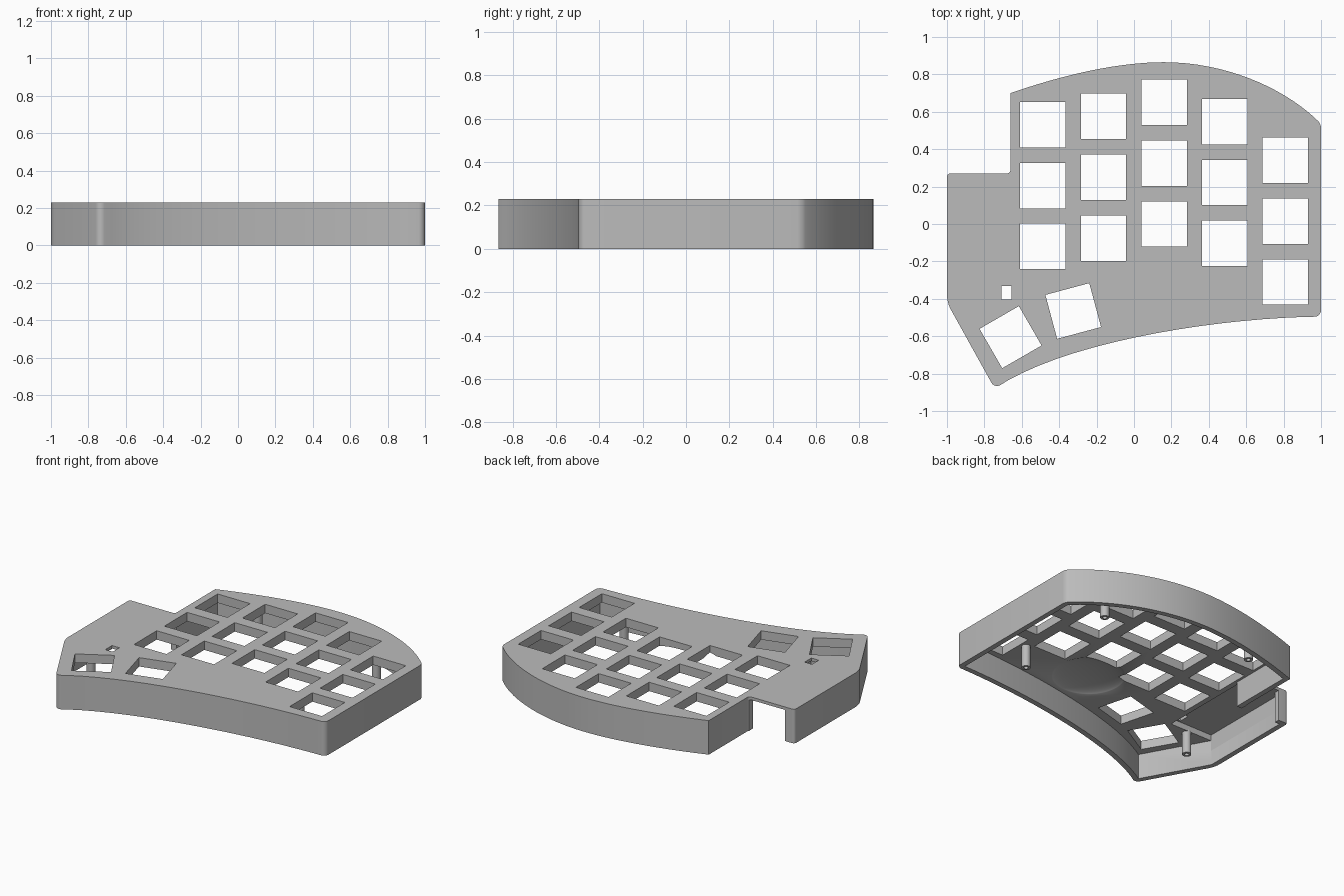
import bpy, bmesh, math
from mathutils import Vector, Matrix
from mathutils.geometry import interpolate_bezier

if "Cube" in bpy.data.objects:
    bpy.data.objects.remove(bpy.data.objects["Cube"])

HEIGHT, PLATE, WALL, THIN = 0.23, 0.06, 0.035, 0.02
UNDER = HEIGHT - PLATE

grey = bpy.data.materials.new("matte grey")
grey.use_nodes = True
grey.diffuse_color = (0.5, 0.5, 0.5, 1)
grey.node_tree.nodes["Principled BSDF"].inputs["Base Color"].default_value = (0.5, 0.5, 0.5, 1)


def add_object(name, bm):
    bmesh.ops.recalc_face_normals(bm, faces=bm.faces)
    mesh = bpy.data.meshes.new(name)
    bm.to_mesh(mesh)
    bm.free()
    mesh.materials.append(grey)
    obj = bpy.data.objects.new(name, mesh)
    bpy.context.collection.objects.link(obj)
    return obj


def prism(name, points, low, high):
    bm = bmesh.new()
    face = bm.faces.new([bm.verts.new((p[0], p[1], low)) for p in points])
    top = bmesh.ops.extrude_face_region(bm, geom=[face])["geom"]
    bmesh.ops.translate(bm, vec=(0, 0, high - low),
                        verts=[v for v in top if isinstance(v, bmesh.types.BMVert)])
    return add_object(name, bm)


def rectangle(cx, cy, w, d, degrees=0):
    turn = Matrix.Rotation(math.radians(degrees), 2)
    return [Vector((cx, cy)) + turn @ Vector((sx * w / 2, sy * d / 2))
            for sx, sy in ((-1, -1), (1, -1), (1, 1), (-1, 1))]


def arc(*controls):
    pts = interpolate_bezier(*[Vector((x, y, 0)) for x, y in controls], 18)
    return [(p.x, p.y, 0) for p in pts]


def neighbours(points):
    pos = [Vector(p[:2]) for p in points]
    for i, p in enumerate(pos):
        before, after = pos[i - 1], pos[(i + 1) % len(pos)]
        yield p, (p - before).normalized(), (after - p).normalized()


def rounded(points):
    result = []
    for (p, a, b), corner in zip(neighbours(points), points):
        radius = corner[2]
        if not radius:
            result.append(p)
            continue
        reach = radius * math.tan(a.angle(b) / 2)
        start, end = p - a * reach, p + b * reach
        curve = interpolate_bezier(start.to_3d(), start.lerp(p, 0.55).to_3d(),
                                   end.lerp(p, 0.55).to_3d(), end.to_3d(), 7)
        result += [q.to_2d() for q in curve]
    return result


def inset(points, amount):
    result = []
    for p, a, b in neighbours(points):
        na, nb = Vector((a.y, -a.x)), Vector((b.y, -b.x))
        result.append(p + (na + nb) * amount / (1 + na.dot(nb)))
    return result


def cut(target, cutter):
    cutter.hide_render = True
    mod = target.modifiers.new("cut", "BOOLEAN")
    mod.operation, mod.solver, mod.object = "DIFFERENCE", "EXACT", cutter
    bpy.ops.object.select_all(action="DESELECT")
    bpy.context.view_layer.objects.active = target
    target.select_set(True)
    bpy.ops.object.modifier_apply(modifier=mod.name)
    bpy.data.objects.remove(cutter)


# Clockwise outline as x, y and corner radius
outline = arc((-0.66, 0.70), (-0.40, 0.79), (-0.10, 0.865), (0.16, 0.865))
outline += arc((0.16, 0.865), (0.50, 0.865), (0.82, 0.72), (1, 0.535))[1:-1]
outline += [(1, 0.535, 0.05), (1, -0.495, 0.035)]
outline += arc((1, -0.495), (0.45, -0.50), (-0.38, -0.63), (-0.745, -0.88))[1:-1]
outline += [(-0.745, -0.88, 0.035), (-1, -0.42, 0.15),
            (-1, 0.27, 0.018), (-0.66, 0.27, 0.02)]

# Hollow shell, open below
case = prism("keyboard_case", rounded(outline), 0, HEIGHT)
cut(case, prism("pocket", inset(outline, WALL), -0.1, UNDER))

# Thinner controller bay and its open end
cut(case, prism("bay", rectangle(-0.805, -0.09, 0.32, 0.65), 0.1, HEIGHT - THIN))
cut(case, prism("port", rectangle(-0.797, 0.25, 0.265, 0.12), -0.1, HEIGHT - THIN))

# Shallow dish on the underside of the plate
bm = bmesh.new()
bmesh.ops.create_uvsphere(bm, u_segments=48, v_segments=24, radius=1)
bmesh.ops.scale(bm, vec=(0.24, 0.24, 0.045), verts=bm.verts)
bmesh.ops.translate(bm, vec=(0.12, -0.29, UNDER - 0.015), verts=bm.verts)
cut(case, add_object("dish", bm))

# Key openings: five staggered columns, two thumb keys, one reset slot
KEY, PITCH = 0.243, 0.325
openings = []
for column, top in enumerate((0.53, 0.575, 0.65, 0.547, 0.34)):
    for row in range(3):
        openings.append(rectangle(-0.487 + column * 0.324, top - row * PITCH, KEY, KEY))
openings += [rectangle(-0.66, -0.605, KEY, KEY, 30),
             rectangle(-0.325, -0.465, KEY, KEY, 15),
             rectangle(-0.682, -0.367, 0.055, 0.072)]
for shape in openings:
    cut(case, prism("opening", shape, 0.1, 0.3))

# Tubular screw posts under the plate
posts = []
for i, (x, y) in enumerate(((0.645, -0.26), (-0.79, -0.44), (0.67, 0.52), (-0.335, 0.69))):
    bm = bmesh.new()
    rings = []
    for r, z in ((0.028, UNDER + 0.01), (0.028, 0.02), (0.014, 0.02), (0.014, 0.12)):
        rings.append([bm.verts.new((x + r * math.cos(k * math.tau / 24),
                                    y + r * math.sin(k * math.tau / 24), z)) for k in range(24)])
    for a, b in zip(rings, rings[1:]):
        for k in range(24):
            n = (k + 1) % 24
            bm.faces.new((a[k], a[n], b[n], b[k]))
    bm.faces.new(rings[0])
    bm.faces.new(rings[-1])
    posts.append(add_object(f"screw_post_{i + 1}", bm))

# Smooth curved walls, keep crisp edges
bpy.ops.object.select_all(action="DESELECT")
for obj in [case] + posts:
    obj.select_set(True)
bpy.context.view_layer.objects.active = case
bpy.ops.object.shade_smooth_by_angle(angle=math.radians(30))
